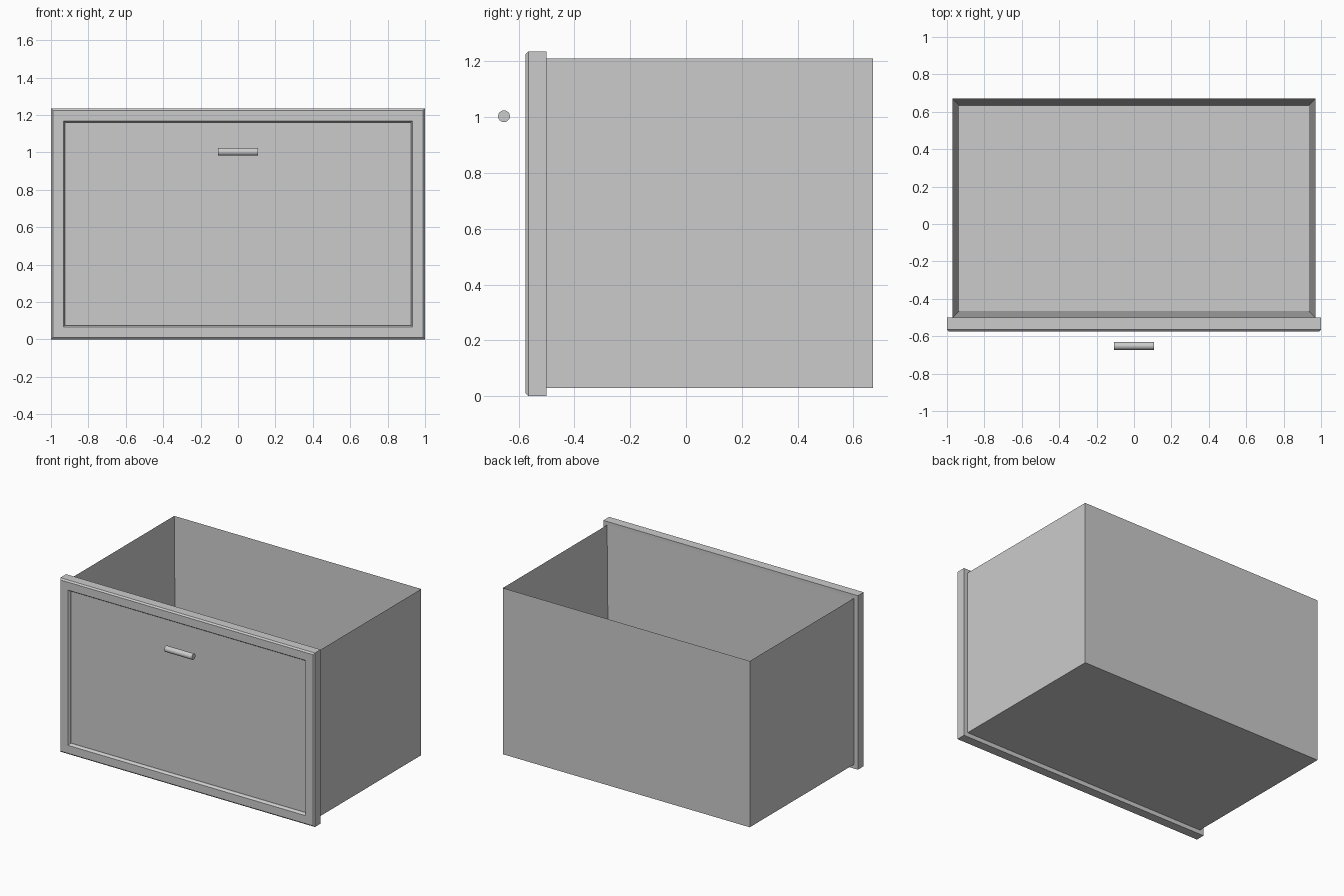
import bpy, bmesh, math
from mathutils import Matrix, Vector

old = bpy.data.objects.get("Cube")
if old:
    bpy.data.objects.remove(old, do_unlink=True)

grey = bpy.data.materials.new("plain grey")
grey.use_nodes = True
colour = (0.6, 0.6, 0.6, 1)
grey.diffuse_color = colour
grey.node_tree.nodes["Principled BSDF"].inputs["Base Color"].default_value = colour


def finish(name, bm):
    bmesh.ops.recalc_face_normals(bm, faces=bm.faces[:])
    mesh = bpy.data.meshes.new(name)
    bm.to_mesh(mesh)
    bm.free()
    mesh.materials.append(grey)
    obj = bpy.data.objects.new(name, mesh)
    bpy.context.collection.objects.link(obj)
    return obj


def box(low, high):
    bm = bmesh.new()
    low, high = Vector(low), Vector(high)
    place = Matrix.Translation((low + high) / 2) @ Matrix.Diagonal((*(high - low), 1))
    bmesh.ops.create_cube(bm, size=1, matrix=place)
    return bm


def face_towards(bm, direction):
    bm.normal_update()
    return max(bm.faces, key=lambda f: f.normal.dot(direction) * f.calc_area())


# Open box: inset the top and sink it to the inner floor
wall = 0.05
bm = box((-0.97, -0.5, 0.03), (0.97, 0.67, 1.21))
top = face_towards(bm, Vector((0, 0, 1)))
bmesh.ops.inset_region(bm, faces=[top], thickness=wall)
for v in top.verts:
    v.co.z = 0.03 + wall
finish("drawer_box", bm)

# Front panel: chamfered rim, then a recessed field with a sloped lip
bm = box((-1, -0.575, 0), (1, -0.5, 1.235))
front = face_towards(bm, Vector((0, -1, 0)))
bmesh.ops.bevel(bm, geom=front.edges[:], offset=0.01, segments=1, affect='EDGES')
front = face_towards(bm, Vector((0, -1, 0)))
for inset, depth in ((0.08, 0), (0.012, 0.012), (0.0005, 0.012)):
    bmesh.ops.inset_region(bm, faces=[front], thickness=inset)
    for v in front.verts:
        v.co.y += depth
finish("front_panel", bm)

# Handle: a short round bar standing off the panel
bm = bmesh.new()
bmesh.ops.create_cone(bm, cap_ends=True, segments=32, radius1=0.021, radius2=0.021, depth=0.216,
                      matrix=Matrix.Translation((0, -0.652, 1.003)) @ Matrix.Rotation(math.pi / 2, 4, 'Y'))
handle = finish("handle", bm)
bpy.context.view_layer.objects.active = handle
handle.select_set(True)
bpy.ops.object.shade_smooth_by_angle(angle=math.radians(40))
